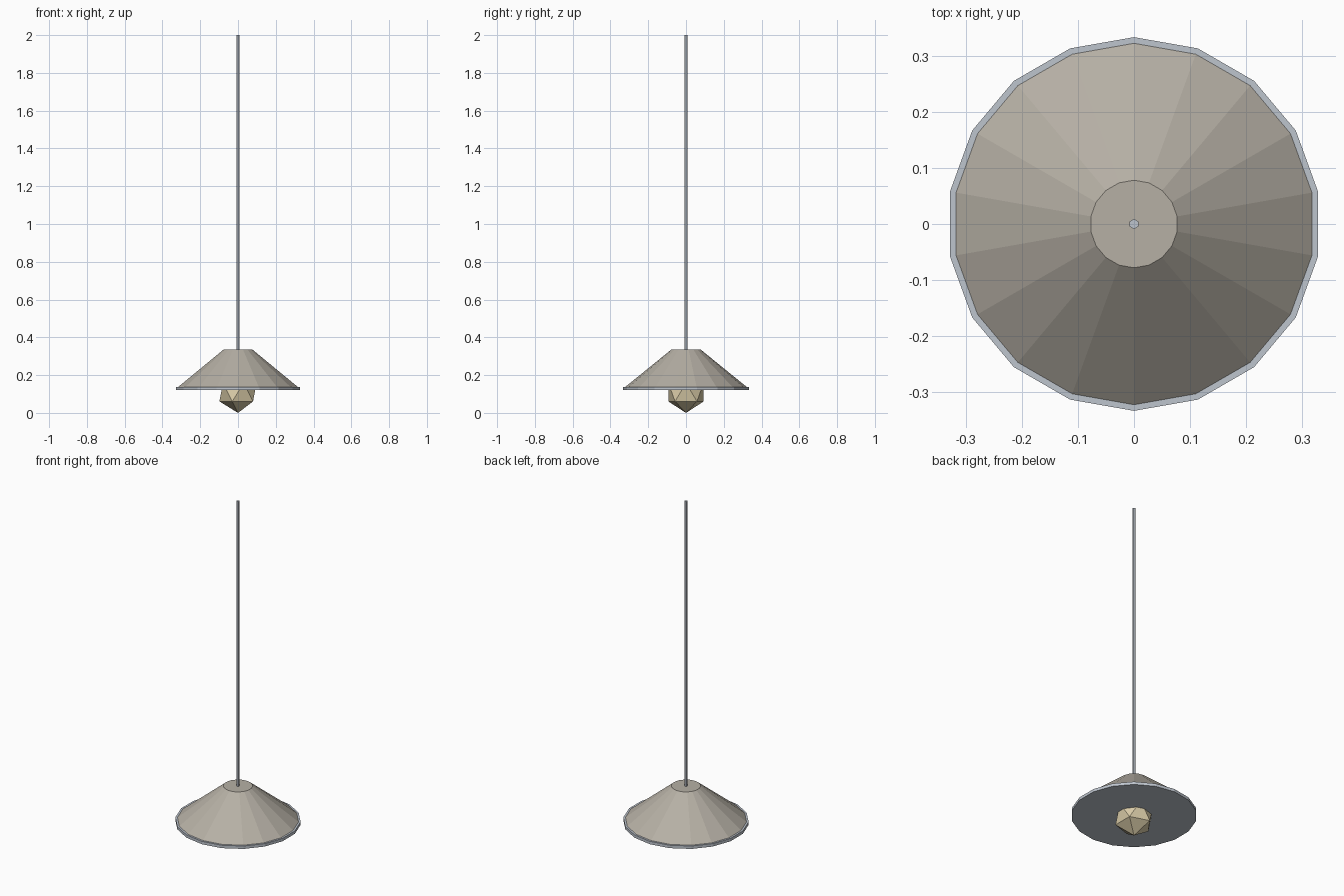
import bpy
import math

cube = bpy.data.objects.get("Cube")
if cube:
    bpy.data.objects.remove(cube, do_unlink=True)


def make_material(name, srgb):
    linear = [((c / 255 + 0.055) / 1.055) ** 2.4 for c in srgb] + [1.0]
    mat = bpy.data.materials.new(name)
    mat.use_nodes = True
    mat.diffuse_color = linear
    mat.node_tree.nodes["Principled BSDF"].inputs["Base Color"].default_value = linear
    return mat


def finish(name, mat):
    obj = bpy.context.object
    obj.name = obj.data.name = name
    obj.data.materials.append(mat)
    return obj


def frustum(name, sides, r_bottom, r_top, z_bottom, z_top, mat):
    bpy.ops.mesh.primitive_cone_add(
        vertices=sides, radius1=r_bottom, radius2=r_top,
        depth=z_top - z_bottom, location=(0, 0, (z_bottom + z_top) / 2))
    return finish(name, mat)


metal = make_material("blue grey metal", (190, 197, 206))
fabric = make_material("warm grey shade", (182, 176, 165))
glow = make_material("cream bulb", (218, 204, 168))

# Hanging rod
frustum("hanging_rod", 6, 0.009, 0.009, 0.33, 2.0, metal)

# Conical shade and the closed metal rim under it
frustum("lamp_shade", 18, 0.322, 0.078, 0.137, 0.335, fabric)
frustum("shade_rim", 18, 0.333, 0.333, 0.12, 0.137, metal)

# Faceted bulb poking out below the rim
bulb_radius = 0.11
bpy.ops.mesh.primitive_ico_sphere_add(
    subdivisions=1, radius=bulb_radius, location=(0, 0, bulb_radius))
finish("bulb", glow)
